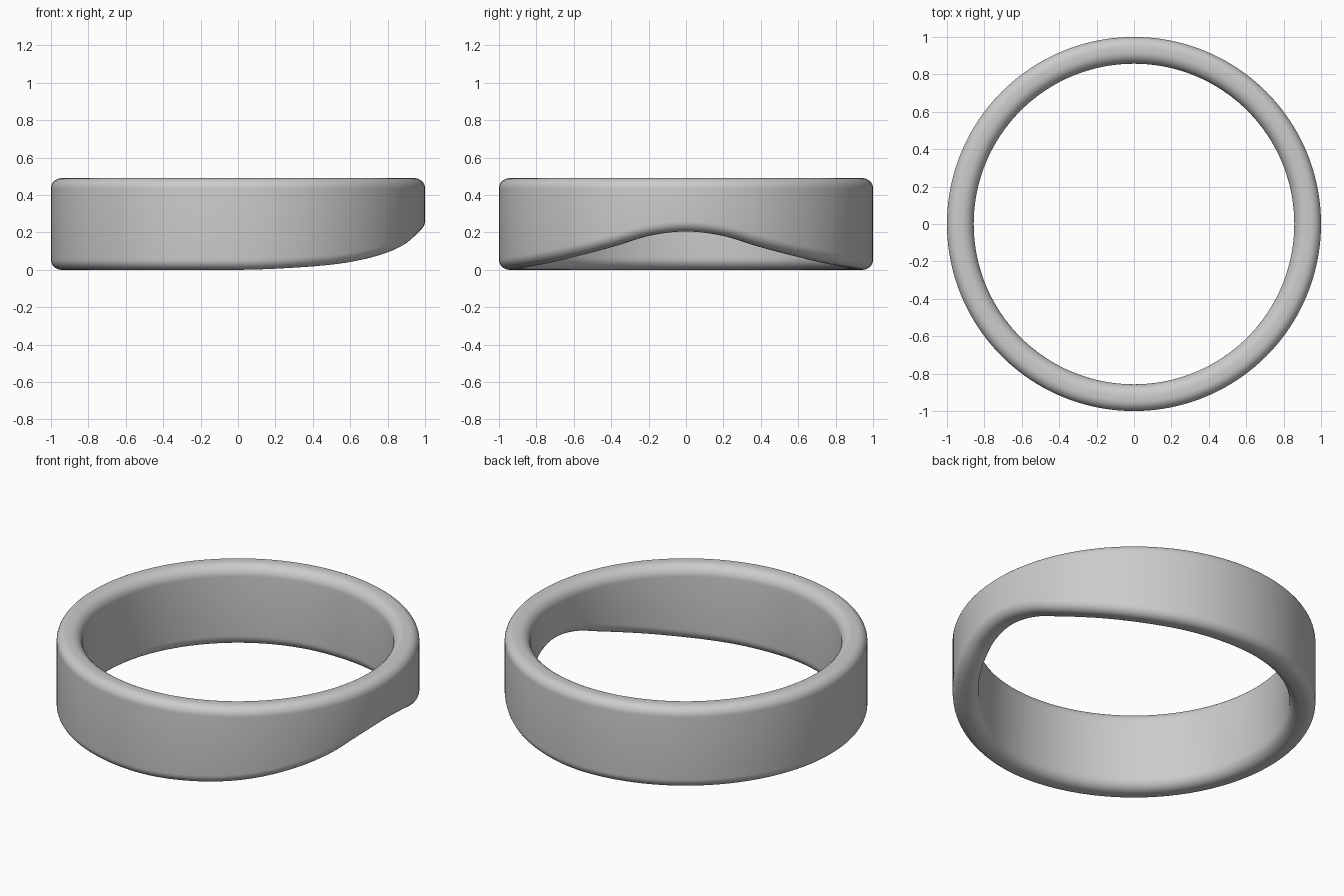
import bpy, bmesh, math

if "Cube" in bpy.data.objects:
    bpy.data.objects.remove(bpy.data.objects["Cube"])

OUTER, INNER, TOP = 1.0, 0.857, 0.49
R_OUT, R_IN = 0.055, 0.065      # edge rounding outside / inside
SEGMENTS, ARC = 160, 8

# Height of the lower rim: raised at +x, fading to zero at the sides
RIM = [(0, 0.205), (12, 0.183), (24, 0.128), (37, 0.080),
       (53, 0.037), (70, 0.013), (90, 0.0), (180, 0.0)]


def rim_height(angle):
    """Smooth (cubic Hermite) interpolation of the rim points."""
    a = abs(math.degrees(angle))
    pts = [(-x, z) for x, z in RIM[:0:-1]] + RIM + [(200, 0.0)]
    for i in range(1, len(pts) - 2):
        (x0, z0), (x1, z1), (x2, z2), (x3, z3) = pts[i - 1:i + 3]
        if x1 <= a <= x2:
            h = x2 - x1
            t = (a - x1) / h
            m1, m2 = (z2 - z0) / (x2 - x0) * h, (z3 - z1) / (x3 - x1) * h
            z = ((2*t**3 - 3*t*t + 1) * z1 + (t**3 - 2*t*t + t) * m1
                 + (3*t*t - 2*t**3) * z2 + (t**3 - t*t) * m2)
            return max(0.0, z)
    return 0.0


def section(bottom):
    """Rounded rectangle of the band as (radius, height) points."""
    corners = [(OUTER - R_OUT, bottom + R_OUT, R_OUT, -90),
               (OUTER - R_OUT, TOP - R_OUT, R_OUT, 0),
               (INNER + R_IN, TOP - R_IN, R_IN, 90),
               (INNER + R_IN, bottom + R_IN, R_IN, 180)]
    return [(cx + r * math.cos(math.radians(start + 90 * k / ARC)),
             cz + r * math.sin(math.radians(start + 90 * k / ARC)))
            for cx, cz, r, start in corners for k in range(ARC + 1)]


# Ring band: sweep the section round the z axis
bm = bmesh.new()
rings = []
for i in range(SEGMENTS):
    a = -math.pi + 2 * math.pi * i / SEGMENTS
    rings.append([bm.verts.new((r * math.cos(a), r * math.sin(a), z))
                  for r, z in section(rim_height(a))])
for i, ring in enumerate(rings):
    nxt = rings[(i + 1) % SEGMENTS]
    for j in range(len(ring)):
        k = (j + 1) % len(ring)
        bm.faces.new((ring[j], nxt[j], nxt[k], ring[k]))
bmesh.ops.recalc_face_normals(bm, faces=bm.faces[:])
mesh = bpy.data.meshes.new("ring_band")
bm.to_mesh(mesh)
bm.free()
band = bpy.data.objects.new("ring_band", mesh)
bpy.context.collection.objects.link(band)
bpy.context.view_layer.objects.active = band
band.select_set(True)
bpy.ops.object.shade_smooth_by_angle(angle=math.radians(40))
